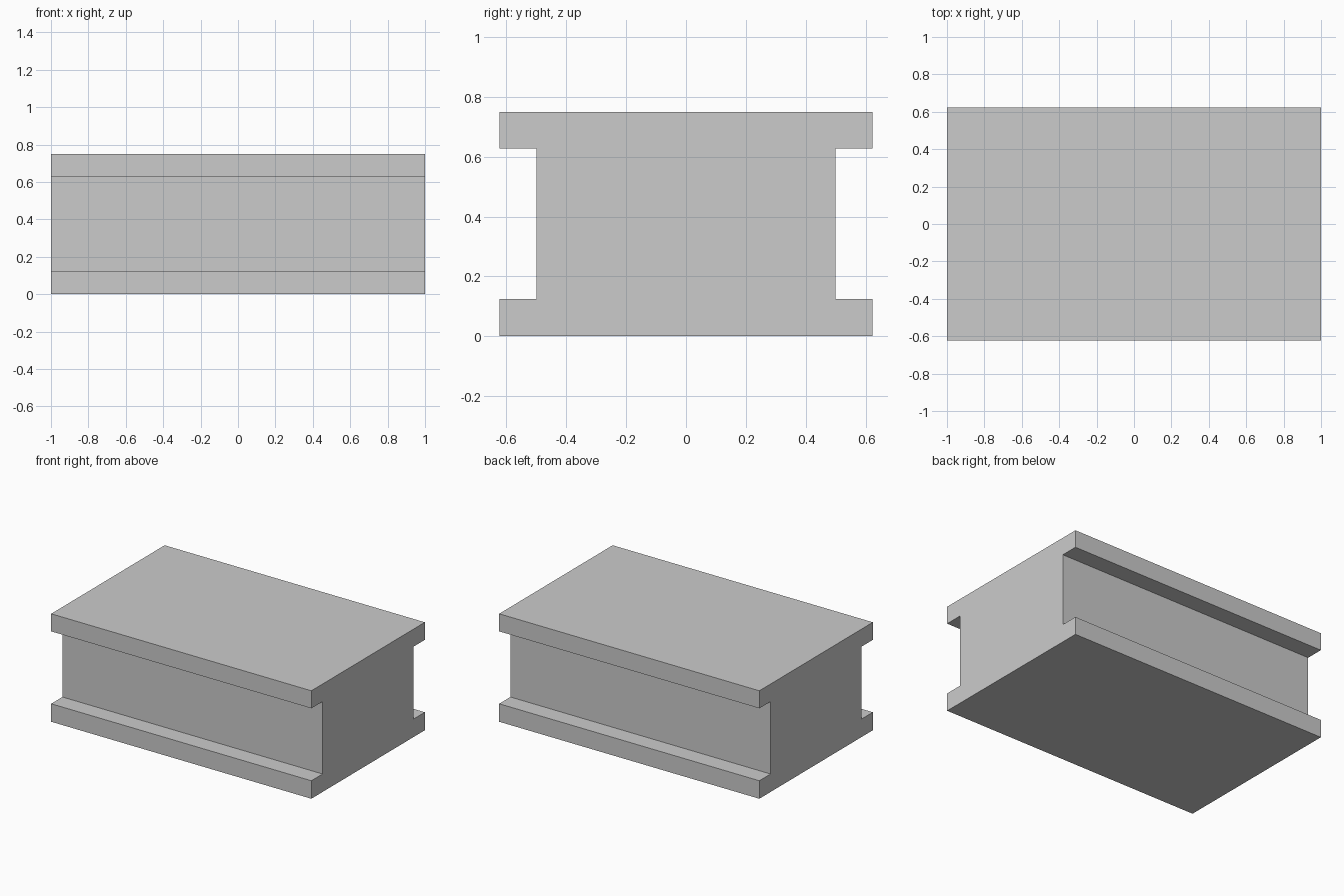
import bpy
import bmesh

if "Cube" in bpy.data.objects:
    bpy.data.objects.remove(bpy.data.objects["Cube"])

LENGTH = 2.0
FLANGE_Y, WEB_Y = 0.623, 0.5
BOTTOM_TOP, TOP_BOTTOM, HEIGHT = 0.125, 0.628, 0.75

# Right half of the I-shaped cross-section (y, z), then mirrored to the left
half = [(FLANGE_Y, 0), (FLANGE_Y, BOTTOM_TOP), (WEB_Y, BOTTOM_TOP),
        (WEB_Y, TOP_BOTTOM), (FLANGE_Y, TOP_BOTTOM), (FLANGE_Y, HEIGHT)]
profile = half + [(-y, z) for y, z in reversed(half)]

# Extrude the cross-section along x
bm = bmesh.new()
face = bm.faces.new([bm.verts.new((-LENGTH / 2, y, z)) for y, z in profile])
extruded = bmesh.ops.extrude_face_region(bm, geom=[face], use_keep_orig=True)
verts = [g for g in extruded["geom"] if isinstance(g, bmesh.types.BMVert)]
bmesh.ops.translate(bm, vec=(LENGTH, 0, 0), verts=verts)
bmesh.ops.recalc_face_normals(bm, faces=bm.faces)

mesh = bpy.data.meshes.new("flanged_block")
bm.to_mesh(mesh)
bm.free()
block = bpy.data.objects.new("flanged_block", mesh)
bpy.context.collection.objects.link(block)
